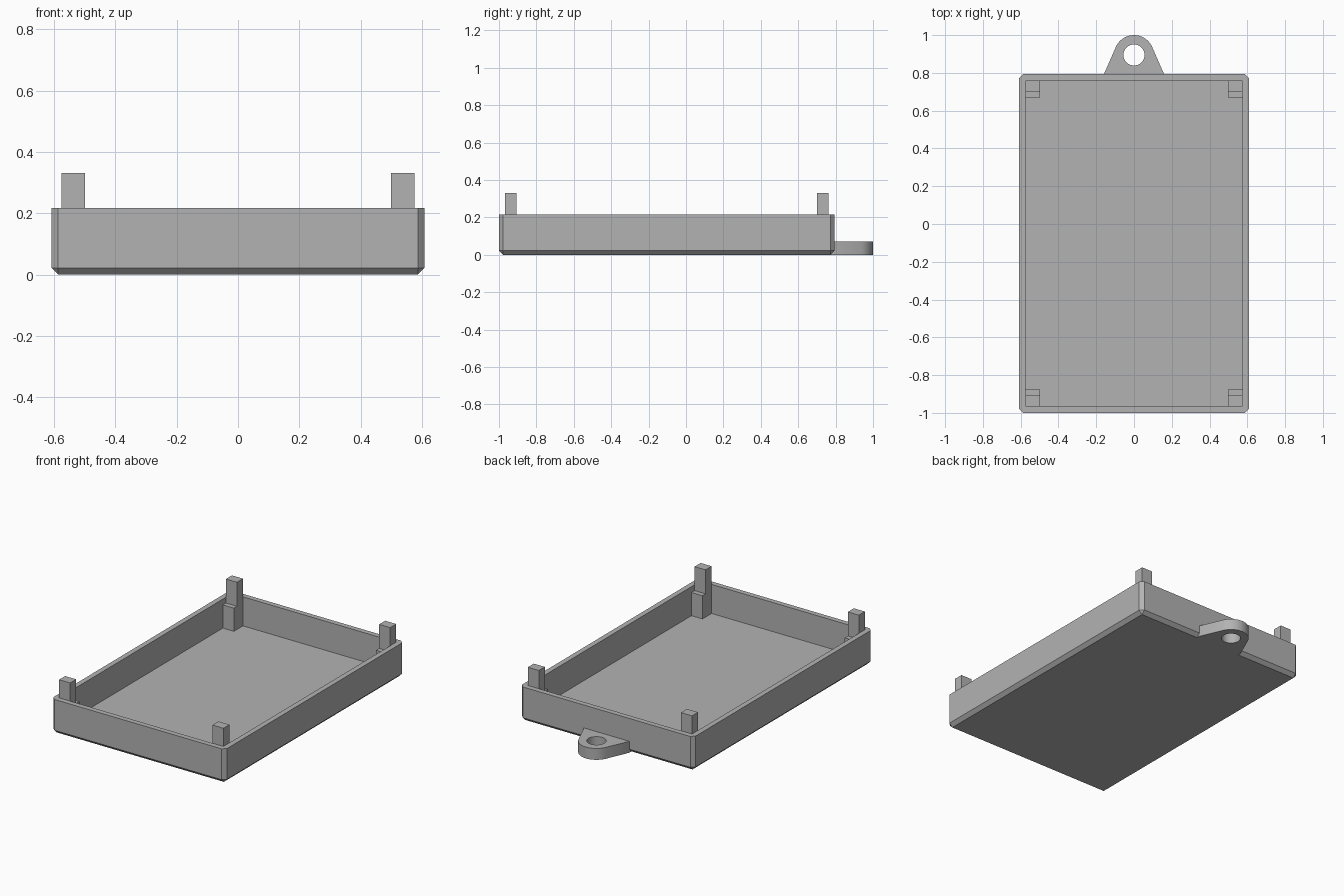
import bpy, bmesh, math

if "Cube" in bpy.data.objects:
    bpy.data.objects.remove(bpy.data.objects["Cube"])

grey = bpy.data.materials.new("plain grey")
grey.use_nodes = True
grey.diffuse_color = (0.45, 0.45, 0.45, 1)
grey.node_tree.nodes["Principled BSDF"].inputs["Base Color"].default_value = (0.45, 0.45, 0.45, 1)

W, FRONT, BACK, TOP = 0.608, -1.0, 0.794, 0.217   # tray outside
WALL, CHAMFER = 0.033, 0.022


def prism(name, outline, z0, z1, chamfer=0):
    """Extrude a closed xy outline, optionally chamfering all but the top edges."""
    bm = bmesh.new()
    base = bm.faces.new([bm.verts.new((x, y, z0)) for x, y in outline])
    side = bmesh.ops.extrude_face_region(bm, geom=[base])
    moved = [v for v in side["geom"] if isinstance(v, bmesh.types.BMVert)]
    bmesh.ops.translate(bm, verts=moved, vec=(0, 0, z1 - z0))
    bmesh.ops.recalc_face_normals(bm, faces=bm.faces)
    if chamfer:
        edges = [e for e in bm.edges if min(v.co.z for v in e.verts) < z1 - 0.001]
        bmesh.ops.bevel(bm, geom=edges, offset=chamfer, segments=1,
                        profile=0.5, affect='EDGES')
    mesh = bpy.data.meshes.new(name)
    bm.to_mesh(mesh)
    bm.free()
    mesh.materials.append(grey)
    obj = bpy.data.objects.new(name, mesh)
    bpy.context.collection.objects.link(obj)
    return obj


def rect(x0, x1, y0, y1):
    return [(x0, y0), (x1, y0), (x1, y1), (x0, y1)]


def arc(cy, r, a0, a1, n):
    angles = [a0 + (a1 - a0) * i / n for i in range(n + 1)]
    return [(r * math.cos(a), cy + r * math.sin(a)) for a in angles]


def cut(obj, cutter):
    mod = obj.modifiers.new("cut", 'BOOLEAN')
    mod.operation, mod.solver, mod.object = 'DIFFERENCE', 'EXACT', cutter
    bpy.context.view_layer.objects.active = obj
    bpy.ops.object.modifier_apply(modifier=mod.name)
    bpy.data.objects.remove(cutter)


# Open tray with chamfered outer corners and a square-cornered cavity
tray = prism("tray", rect(-W, W, FRONT, BACK), 0, TOP, CHAMFER)
cut(tray, prism("cavity", rect(-W + WALL, W - WALL, FRONT + WALL, BACK - WALL), WALL, TOP + 0.2))

# Corner posts, each with a lower step toward the middle
for side, sx in (("right", -1), ("left", 1)):
    xs = sorted((sx * (W - WALL), sx * 0.498))
    for end, y, d in (("front", FRONT + WALL, 1), ("back", BACK - WALL, -1)):
        mid, inner = y + d * 0.06, y + d * 0.091
        prism(f"{end}_{side}_post", rect(*xs, *sorted((y, mid))), WALL, 0.332)
        prism(f"{end}_{side}_step", rect(*xs, *sorted((mid, inner))), WALL, 0.18)

# Hanging tab: round end joined to the back wall by tangent sides
cy, r, half = 0.895, 0.105, 0.159
drop = BACK - cy
start = math.atan2(drop, half) + math.acos(r / math.hypot(half, drop))
outline = ([(-half, BACK - CHAMFER), (half, BACK - CHAMFER), (half, BACK)]
           + arc(cy, r, start, math.pi - start, 28) + [(-half, BACK)])
tab = prism("hanging_tab", outline, 0, 0.072)
cut(tab, prism("tab_hole", arc(cy, 0.056, 0, math.tau, 40)[:-1], -0.1, 0.2))
bpy.ops.object.select_all(action='DESELECT')
tab.select_set(True)
bpy.context.view_layer.objects.active = tab
bpy.ops.object.shade_smooth_by_angle(angle=math.radians(30))
